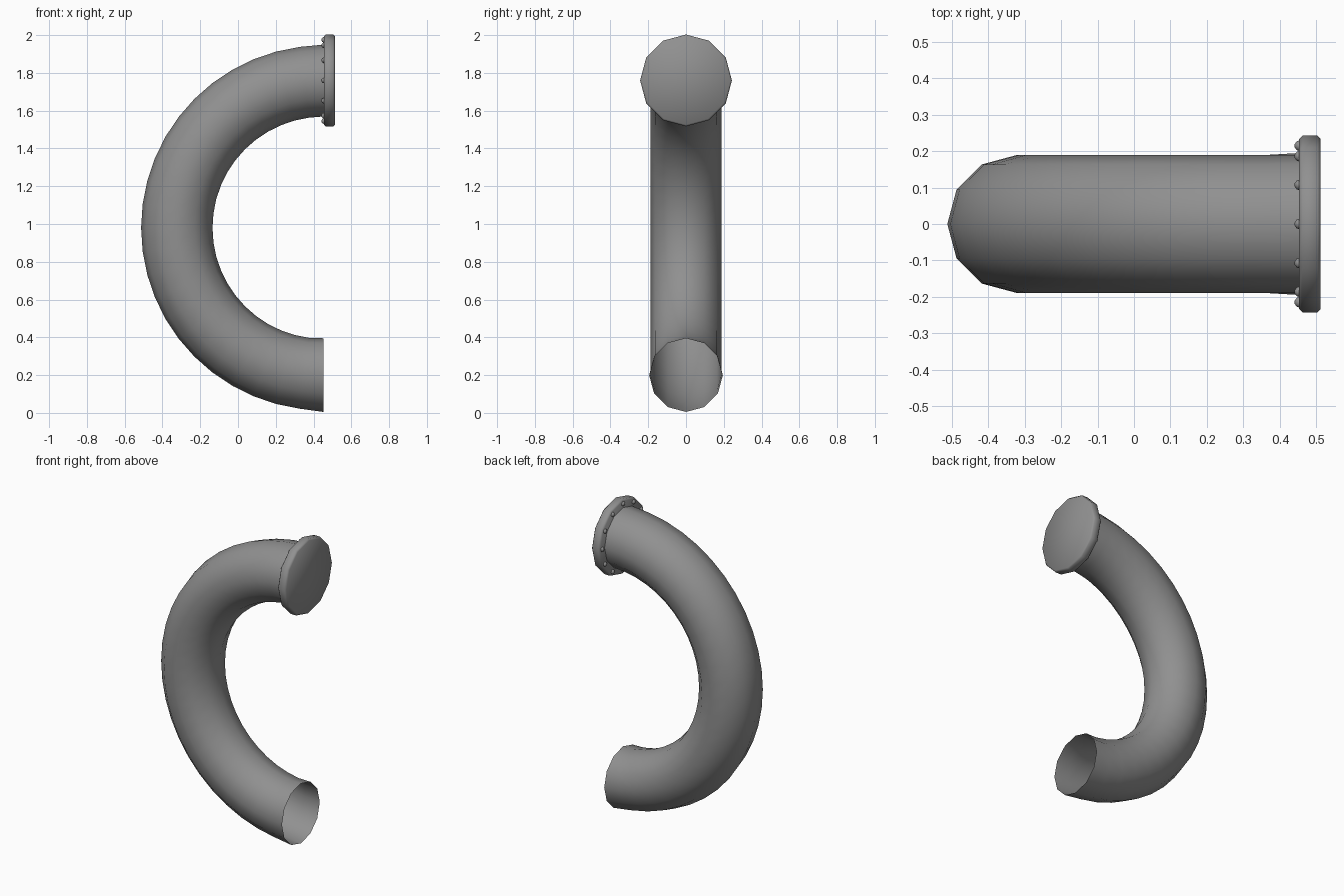
import bpy, bmesh, math
from mathutils import Vector, Matrix

if "Cube" in bpy.data.objects:
    bpy.data.objects.remove(bpy.data.objects["Cube"])

SIDES = 12
STEPS = 24
CX, CZ, TOP_Z = 0.453, 0.98, 1.76

# Dark grey metal
metal = bpy.data.materials.new("dark_metal")
metal.diffuse_color = (0.28, 0.28, 0.28, 1)
metal.use_nodes = True
metal.node_tree.nodes["Principled BSDF"].inputs["Base Color"].default_value = metal.diffuse_color


def finish(name, bm, angle):
    bmesh.ops.recalc_face_normals(bm, faces=bm.faces)
    me = bpy.data.meshes.new(name)
    bm.to_mesh(me)
    bm.free()
    me.materials.append(metal)
    ob = bpy.data.objects.new(name, me)
    bpy.context.collection.objects.link(ob)
    bpy.ops.object.select_all(action='DESELECT')
    ob.select_set(True)
    bpy.context.view_layer.objects.active = ob
    bpy.ops.object.shade_smooth_by_angle(angle=math.radians(angle))
    return ob


def skin(bm, rings):
    for a, b in zip(rings, rings[1:]):
        for i in range(SIDES):
            j = (i + 1) % SIDES
            bm.faces.new((a[i], a[j], b[j], b[i]))


# Curved pipe: open half-circle sweep, slightly flared at the mouths
bm = bmesh.new()
rings = []
for s in range(STEPS + 1):
    t = math.pi * s / STEPS
    out = Vector((-math.sin(t), 0, math.cos(t)))
    sweep, r = 0.777, 0.189
    if s == 0:
        sweep, r = 0.78, 0.19
    elif s == STEPS:
        sweep, r = 0.78, 0.195
    centre = Vector((CX, 0, CZ)) + out * sweep
    rings.append([bm.verts.new(centre + out * r * math.cos(a) + Vector((0, r * math.sin(a), 0)))
                  for a in (math.tau * i / SIDES for i in range(SIDES))])
# Top end runs on into the flange
for v in rings[0]:
    v.co.x += 0.006
skin(bm, rings)
finish("curved_pipe", bm, 60)

# End flange: closed disc with bevelled rims
bm = bmesh.new()
rings = []
for x, r in ((0.454, 0.234), (0.463, 0.243), (0.504, 0.243), (0.513, 0.234)):
    rings.append([bm.verts.new((x, r * math.sin(a), TOP_Z + r * math.cos(a)))
                  for a in (math.tau * i / SIDES for i in range(SIDES))])
skin(bm, rings)
bm.faces.new(rings[0])
bm.faces.new(rings[-1])
finish("end_flange", bm, 60)

# Rivets around the back of the flange
bm = bmesh.new()
for i in range(SIDES):
    a = math.tau * i / SIDES
    pos = Vector((0.456, 0.215 * math.sin(a), TOP_Z + 0.215 * math.cos(a)))
    bmesh.ops.create_uvsphere(bm, u_segments=10, v_segments=8, radius=0.015,
                              matrix=Matrix.Translation(pos))
finish("flange_rivets", bm, 60)
